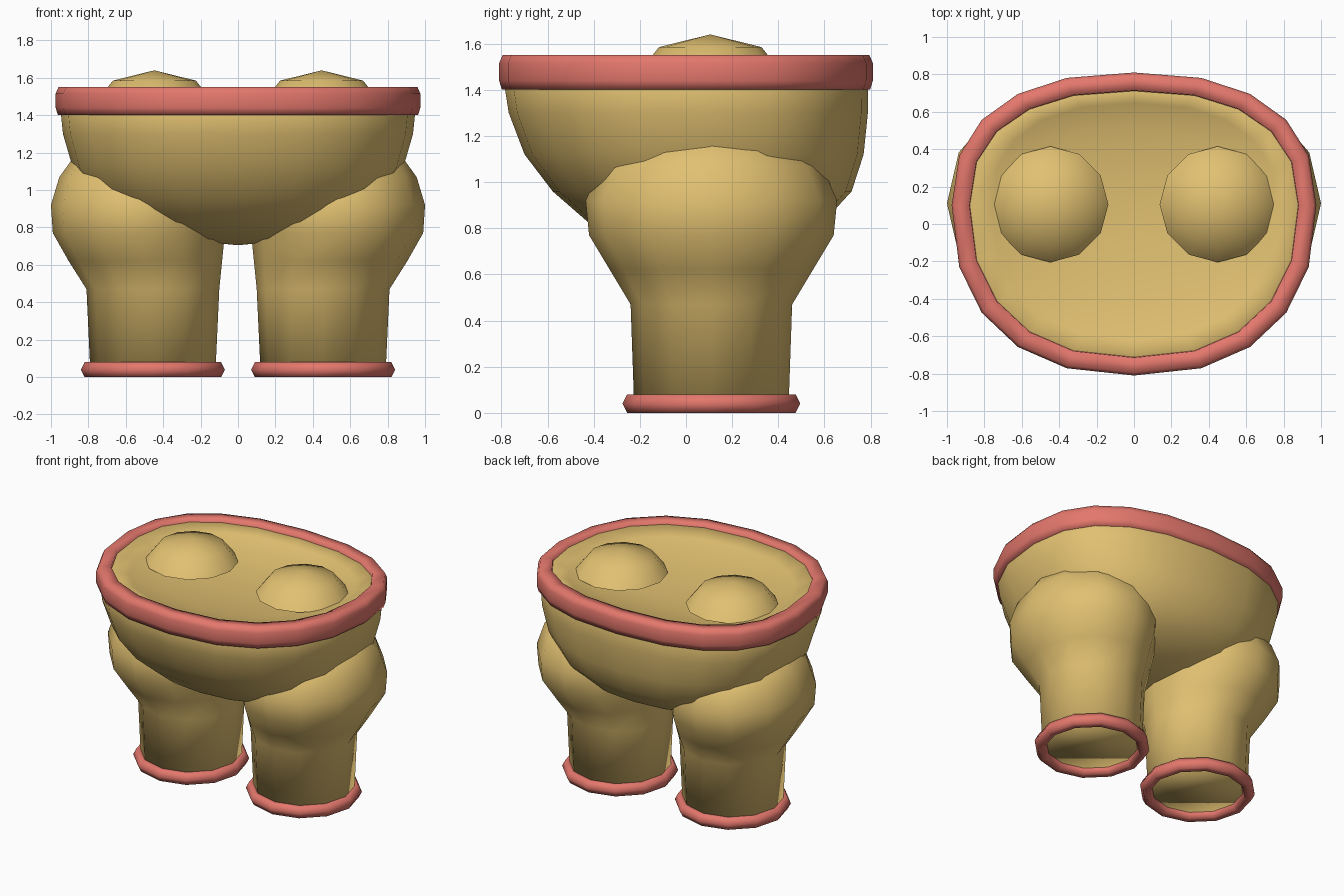
import bpy, bmesh, math

if "Cube" in bpy.data.objects:
    bpy.data.objects.remove(bpy.data.objects["Cube"])


def material(name, rgb):
    m = bpy.data.materials.new(name)
    m.diffuse_color = (*rgb, 1)
    m.use_nodes = True
    m.node_tree.nodes["Principled BSDF"].inputs["Base Color"].default_value = m.diffuse_color
    return m


TAN = material("tan_cloth", (0.755, 0.53, 0.165))
RED = material("coral_trim", (0.77, 0.185, 0.15))


def loft(name, rings, mat, wrap=False, caps=True):
    """Skin a stack of equal-count rings; wrap joins last to first."""
    bm = bmesh.new()
    rows = [[bm.verts.new(p) for p in r] for r in rings]
    n = len(rows[0])
    pairs = list(zip(rows, rows[1:]))
    if wrap:
        pairs.append((rows[-1], rows[0]))
    for a, b in pairs:
        for i in range(n):
            j = (i + 1) % n
            bm.faces.new((a[i], a[j], b[j], b[i]))
    if caps and not wrap:
        bm.faces.new(rows[0][::-1])
        bm.faces.new(rows[-1])
    bmesh.ops.remove_doubles(bm, verts=bm.verts, dist=0.0008)
    bmesh.ops.recalc_face_normals(bm, faces=bm.faces)
    for f in bm.faces:
        f.smooth = True
    me = bpy.data.meshes.new(name)
    bm.to_mesh(me)
    bm.free()
    me.materials.append(mat)
    ob = bpy.data.objects.new(name, me)
    bpy.context.collection.objects.link(ob)
    return ob


def waist(a, b, z, k=1.0, lean=0.0):
    """Rounded-box waist outline, its sides set back; lean moves it rearward."""
    pts = []
    for i in range(20):
        t = math.tau * i / 20
        s, c = math.sin(t), math.cos(t)
        px = math.copysign(abs(s) ** 0.85, s) * a * k
        py = math.copysign(abs(c) ** 0.85, c) * b * k
        pts.append((px, py + 0.1 * (1 - abs(c) * (1 - lean)), z))
    return pts


def ellipse(cx, cy, rx, ry, z, n=12):
    return [(cx + rx * math.cos(math.tau * i / n),
             cy + ry * math.sin(math.tau * i / n), z) for i in range(n)]


# Seat bowl: outer wall upward, lip inside the waistband, then the dished top
outer = [(0.705, 0.0001, 1), (0.74, 0.38, 1), (0.83, 0.65, 0.85), (0.96, 0.82, 0.7),
         (1.12, 0.93, 0.35), (1.3, 0.985, 0.1), (1.44, 1.0, 0)]
inner = [(1.535, 0.935, 0), (1.49, 0.8, 0.15), (1.45, 0.6, 0.4),
         (1.42, 0.3, 0.7), (1.41, 0.0001, 1)]
loft("seat_bowl", [waist(0.95, 0.79, z, k, s) for z, k, s in outer + inner], TAN)

# Waistband
band = [(0.012, 1.402), (0, 1.44), (0, 1.515), (0.015, 1.55),
        (0.095, 1.55), (0.1, 1.51), (0.1, 1.45), (0.085, 1.402)]
loft("waistband", [waist(0.975 - d, 0.81 - d, z) for d, z in band], RED, wrap=True)

# Leg rings: centre x, x radius, y radius, height
leg = [(0.455, 0.335, 0.335, 0.04), (0.455, 0.355, 0.35, 0.47),
       (0.495, 0.41, 0.44, 0.62), (0.53, 0.46, 0.53, 0.77),
       (0.53, 0.47, 0.545, 0.92), (0.53, 0.425, 0.48, 1.07),
       (0.53, 0.36, 0.37, 1.16), (0.53, 0.2, 0.2, 1.24)]
cuff = [(0.385, 0.04), (0.365, 0.08), (0.32, 0.08),
        (0.305, 0.04), (0.32, 0), (0.365, 0)]
dome = [(0.31, 1.475), (0.222, 1.585), (0.0001, 1.64)]

for side, sx in (("left", -1), ("right", 1)):
    loft(side + "_leg", [ellipse(sx * cx, 0.11, rx, ry, z)
                         for cx, rx, ry, z in leg], TAN)
    # Ankle cuff
    loft(side + "_cuff", [ellipse(sx * 0.455, 0.11, r, r, z)
                          for r, z in cuff], RED, wrap=True)
    # Domed cap above the leg
    loft(side + "_dome", [ellipse(sx * 0.447, 0.105, r, r, z) for r, z in dome],
         TAN, caps=False)
